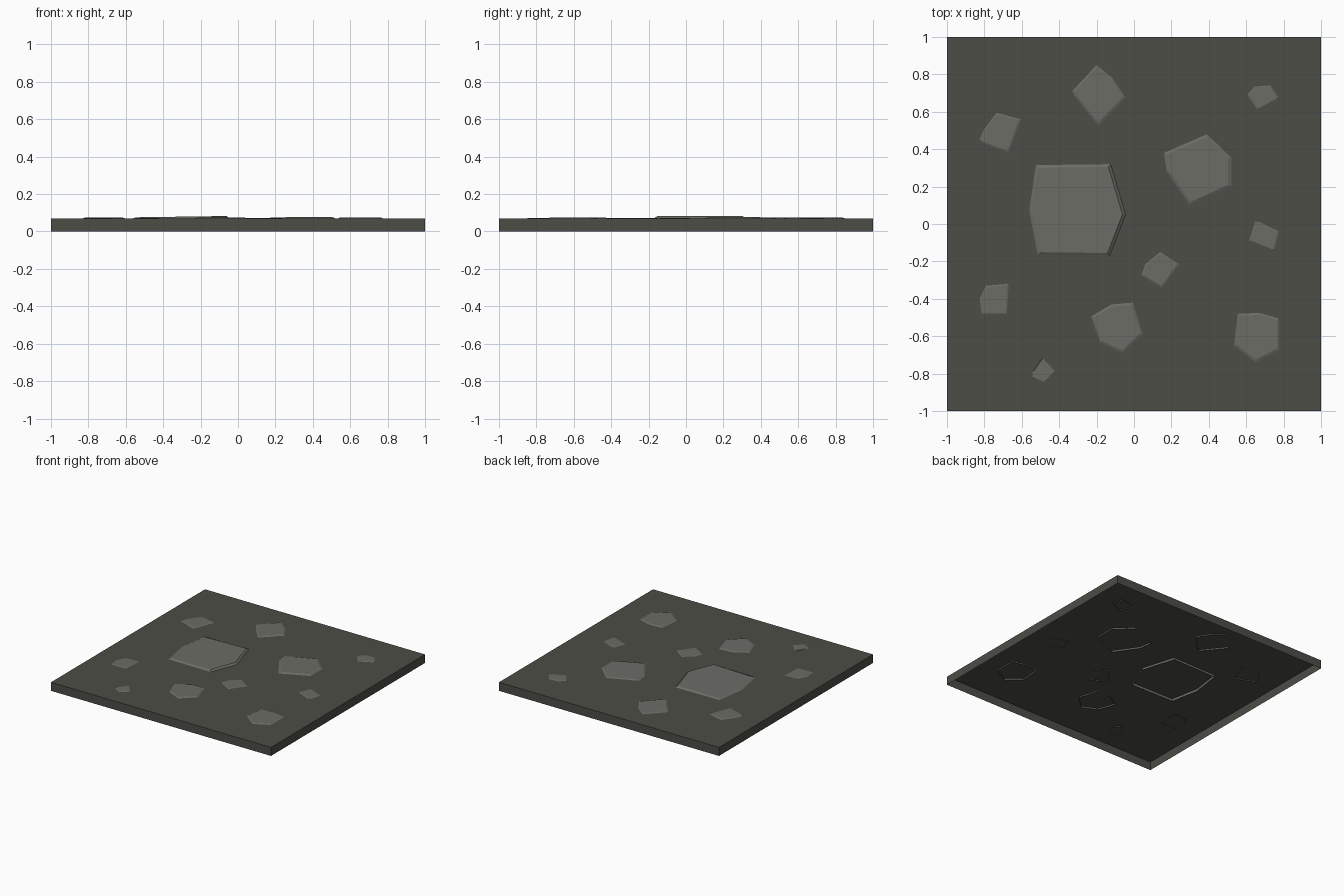
import bpy, bmesh
from mathutils import Vector

if "Cube" in bpy.data.objects:
    bpy.data.objects.remove(bpy.data.objects["Cube"])

GROUND = 0.07


def material(name, rgb):
    m = bpy.data.materials.new(name)
    m.diffuse_color = (*rgb, 1)
    m.use_nodes = True
    m.node_tree.nodes["Principled BSDF"].inputs["Base Color"].default_value = m.diffuse_color
    return m


dark = material("dark grey ground", (0.074, 0.074, 0.063))
light = material("light grey stone", (0.150, 0.150, 0.133))


def finish(name, bm, mat):
    bm.normal_update()
    me = bpy.data.meshes.new(name)
    bm.to_mesh(me)
    bm.free()
    me.materials.append(mat)
    ob = bpy.data.objects.new(name, me)
    bpy.context.collection.objects.link(ob)
    return ob


def capped_shell(name, rings, mat):
    """Open-bottomed shell: lower ring(s) to upper ring, last one capped. Rings run anticlockwise."""
    bm = bmesh.new()
    loops = [[bm.verts.new(p) for p in r] for r in rings]
    for a, b in zip(loops, loops[1:]):
        n = len(a)
        for i in range(n):
            j = (i + 1) % n
            bm.faces.new((a[i], a[j], b[j], b[i]))
    bm.faces.new(loops[-1])
    return finish(name, bm, mat)


# Ground tile, hollow underneath
square = [(-1, -1), (1, -1), (1, 1), (-1, 1)]
capped_shell("ground_tile", [[(x, y, z) for x, y in square] for z in (0, GROUND)], dark)


def stone(name, height, tilt, outline):
    """Flat stone: outline is clockwise where it meets the ground; its top is inset and tilted."""
    pts = [Vector(p) for p in reversed(outline)]
    c = sum(pts, Vector((0, 0))) / len(pts)
    r = sum((p - c).length for p in pts) / len(pts)
    inset = 1 - min(0.018, 0.1 * r) / r

    def ring(scale, dz, t):
        out = []
        for p in pts:
            d = (p - c) * scale
            out.append((c.x + d.x, c.y + d.y, GROUND + dz + t * (d.x * tilt[0] + d.y * tilt[1])))
        return out

    capped_shell(name, [ring(1.01, -height * 2.2, 0), ring(1, 0, 0), ring(inset, height, 1)], light)


# Paving stones: height, tilt, outline
stone("large_stone", 0.009, (0.014, 0), [
    (-.525, .315), (-.125, .32), (-.045, .05), (-.13, -.17), (-.515, -.165), (-.56, .07)])
stone("right_stone", 0.006, (0.006, -0.006), [
    (.16, .38), (.39, .48), (.52, .355), (.52, .2), (.3, .1), (.175, .28)])
stone("back_stone", 0.005, (0.005, 0), [
    (-.33, .71), (-.2, .85), (-.115, .78), (-.045, .675), (-.19, .525), (-.315, .68)])
stone("back_left_stone", 0.004, (0, 0), [
    (-.83, .44), (-.805, .50), (-.735, .595), (-.605, .56), (-.67, .38)])
stone("back_right_stone", 0.003, (0, 0), [
    (.605, .69), (.645, .735), (.73, .74), (.775, .67), (.66, .61)])
stone("small_right_stone", 0.003, (0, 0), [
    (.65, .02), (.775, -.04), (.75, -.145), (.615, -.09)])
stone("small_middle_stone", 0.003, (0, 0), [
    (.14, -.15), (.24, -.215), (.15, -.34), (.04, -.275), (.06, -.215)])
stone("small_left_stone", 0.003, (0, 0), [
    (-.79, -.33), (-.67, -.32), (-.68, -.485), (-.815, -.485), (-.825, -.4)])
stone("front_stone", 0.005, (0.004, 0), [
    (-.12, -.43), (-.005, -.42), (.045, -.59), (-.06, -.69), (-.18, -.635), (-.23, -.495)])
stone("front_right_stone", 0.005, (0, 0), [
    (.555, -.48), (.67, -.475), (.775, -.505), (.775, -.675), (.65, -.74), (.535, -.65)])
stone("tiny_front_stone", 0.003, (0, 0), [
    (-.49, -.715), (-.42, -.79), (-.48, -.85), (-.545, -.82), (-.54, -.785)])
